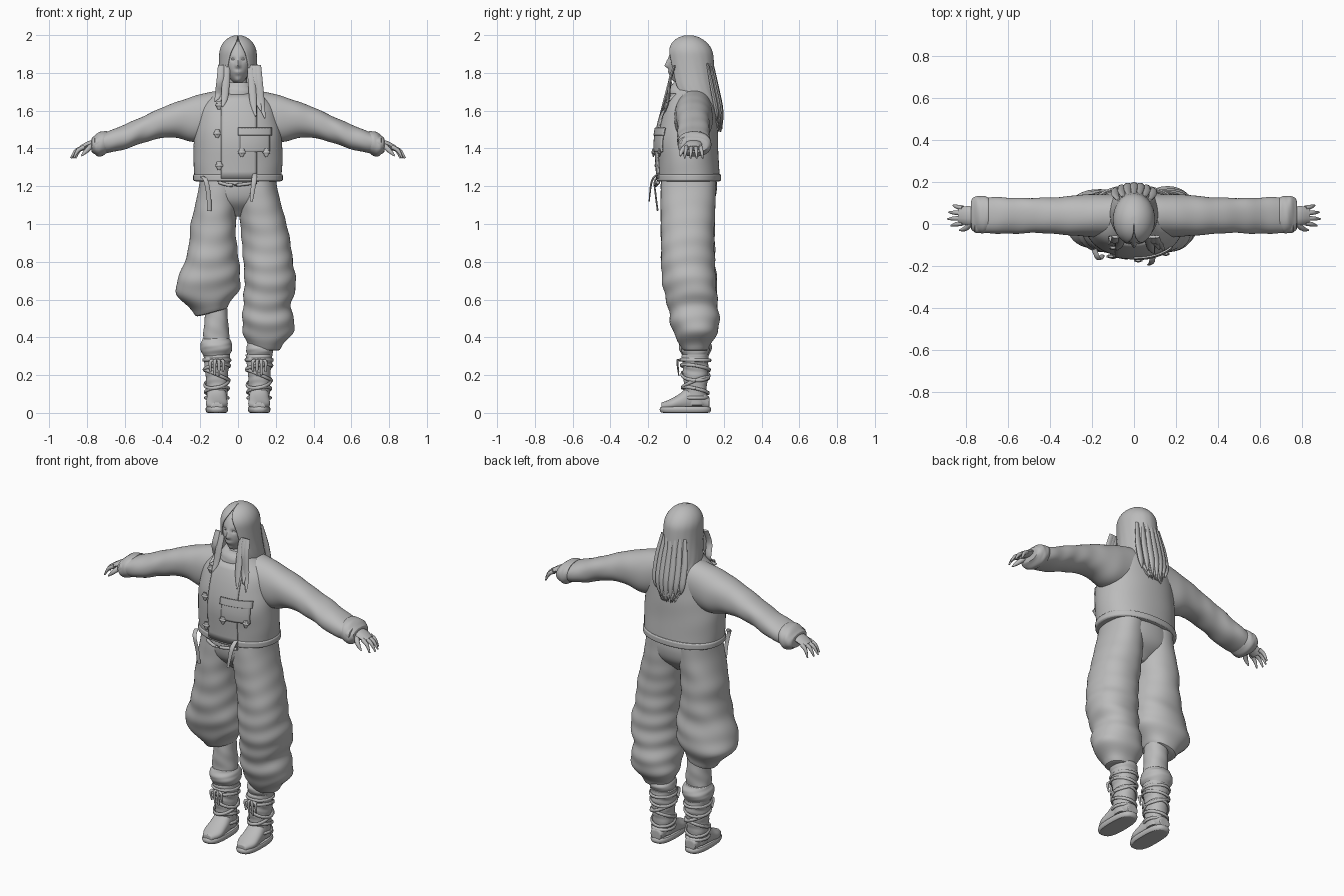
import bpy, bmesh
from mathutils import Vector
from math import sin, cos, pi, radians, exp, sqrt, copysign

if "Cube" in bpy.data.objects:
    bpy.data.objects.remove(bpy.data.objects["Cube"])

colour = (0.5, 0.5, 0.5, 1)
grey = bpy.data.materials.new("plain grey")
grey.use_nodes = True
grey.diffuse_color = colour
grey.node_tree.nodes["Principled BSDF"].inputs["Base Color"].default_value = colour
X_AXIS, Y_AXIS, Z_AXIS = Vector((1, 0, 0)), Vector((0, 1, 0)), Vector((0, 0, 1))
SIDES = ((1, "left"), (-1, "right"))


def finish(bm, name, subdivisions=0, thickness=0):
    bmesh.ops.recalc_face_normals(bm, faces=bm.faces)
    mesh = bpy.data.meshes.new(name)
    bm.to_mesh(mesh)
    bm.free()
    mesh.materials.append(grey)
    part = bpy.data.objects.new(name, mesh)
    bpy.context.collection.objects.link(part)
    if thickness:
        part.modifiers.new("thickness", 'SOLIDIFY').thickness = thickness
    if subdivisions:
        smooth = part.modifiers.new("smooth", 'SUBSURF')
        smooth.levels = smooth.render_levels = subdivisions
    bpy.ops.object.select_all(action='DESELECT')
    part.select_set(True)
    bpy.context.view_layer.objects.active = part
    bpy.ops.object.shade_smooth_by_angle(angle=radians(50))


def skin(bm, rings, closed=True):
    """Join rings of points with quads; closed rings get end caps."""
    loops = [[bm.verts.new(point) for point in ring] for ring in rings]
    count = len(loops[0])
    for lower, upper in zip(loops, loops[1:]):
        for i in range(count if closed else count - 1):
            j = (i + 1) % count
            bm.faces.new((lower[i], lower[j], upper[j], upper[i]))
    if closed:
        bm.faces.new(loops[0])
        bm.faces.new(loops[-1])
    return loops


def along(values, t):
    """Smooth curve through evenly spaced values; a single value is constant."""
    if not isinstance(values, (tuple, list)):
        return values
    last = len(values) - 1
    i = min(int(t * last), last - 1)
    f = t * last - i
    a, b, c, d = values[max(i - 1, 0)], values[i], values[i + 1], values[min(i + 2, last)]
    return b + f / 2 * (c - a + f * (2 * a - 5 * b + 4 * c - d + f * (3 * (b - c) + d - a)))


def loft(name, axis, start, end, centre_u, radius_u, centre_v, radius_v,
         steps=20, sides=32, square=2.2, folds=0, pleats=0, waves=5, tilt=0):
    """Skin rounded sections along an axis; folds and pleats grow towards the end."""
    rings = []
    stations = [(0, .8)] + [(i / steps, 1) for i in range(steps + 1)] + [(1, .8)]
    for t, shrink in stations:
        ring = []
        for i in range(sides):
            a = 2 * pi * i / sides
            swirl = sin(2 * a + 9 * t) + sin(3 * a - 20 * t) / 2
            swell = shrink * (1 + folds * swirl * (t + .3)) + pleats * t * sin(2 * pi * waves * t + sin(a) + cos(2 * a))
            point = [along(centre_u, t) + along(radius_u, t) * swell * copysign(abs(cos(a)) ** (2 / square), cos(a)),
                     along(centre_v, t) + along(radius_v, t) * swell * copysign(abs(sin(a)) ** (2 / square), sin(a))]
            point.insert(axis, start + (end - start) * t + tilt * cos(a) * t)
            ring.append(point)
        rings.append(ring)
    bm = bmesh.new()
    skin(bm, rings)
    finish(bm, name, 1)


def sweep(name, path, width, flat=1.0, side=X_AXIS, steps=10, sides=10):
    """Tube along a path; width follows the side direction, flat scales the thickness."""
    path = [Vector(point) for point in path]
    centres = [along(path, i / steps) for i in range(steps + 1)]
    rings = []
    for i, centre in enumerate(centres):
        run = (centres[min(i + 1, steps)] - centres[max(i - 1, 0)]).normalized()
        across = (side - run * side.dot(run)).normalized() * along(width, i / steps)
        out = run.cross(across) * flat
        rings.append([centre + across * cos(2 * pi * k / sides) + out * sin(2 * pi * k / sides) for k in range(sides)])
    bm = bmesh.new()
    skin(bm, rings)
    finish(bm, name)


# Jacket body, hem band and collar
HEM, SHOULDER = 1.23, 1.73
body_width = (.23, .235, .235, .225, .19, .085)
body_middle = (.015, .01, .005, .01, .02, .02)
body_depth = (.165, .165, .165, .155, .135, .09)
loft("jacket_body", 2, HEM, SHOULDER, 0, body_width, body_middle, body_depth, folds=.012, sides=40)
loft("jacket_hem", 2, HEM - .005, HEM + .035, 0, .238, .015, .172, steps=4, sides=40)
loft("collar", 2, 1.68, 1.75, 0, (.105, .095, .07), .01, (.11, .1, .08), steps=6, folds=.03)


def front(x, z):
    """Depth of the jacket front at a point."""
    t = min(1, (z - HEM) / (SHOULDER - HEM))
    bulge = max(0, 1 - abs(x / along(body_width, t)) ** 2.2) ** (1 / 2.2)
    return along(body_middle, t) - along(body_depth, t) * bulge


def panel(name, x_low, x_high, z_low, z_high, lift):
    count = 12
    rows = []
    for j in range(count + 1):
        z = z_low + (z_high - z_low) * j / count
        xs = [x_low + (x_high - x_low) * i / count for i in range(count + 1)]
        rows.append([(x, front(x, z) - lift, z) for x in xs])
    bm = bmesh.new()
    skin(bm, rows, closed=False)
    finish(bm, name, thickness=.008)


panel("front_overlap", -.09, .1, 1.24, 1.69, .008)
panel("chest_pocket", .01, .17, 1.38, 1.5, .012)
panel("pocket_flap", 0, .18, 1.47, 1.51, .016)
for x, z in ((-.11, 1.48), (-.1, 1.31), (-.1, 1.63), (.02, 1.38), (.15, 1.38)):
    spot = Vector((x, front(x, z) - .014, z))
    sweep("toggle", [spot - X_AXIS * .02, spot, spot + X_AXIS * .02], (.005, .011, .005), side=Z_AXIS)
    sweep("toggle_loop", [spot + Z_AXIS * .02, spot - Z_AXIS * .025], (.012, .016, .006), flat=.5)

# Sleeves, cuffs and hands
for s, side in SIDES:
    loft(side + "_sleeve", 0, s * .08, s * .76, .04, (.1, .1, .09, .085, .085, .08),
         (1.585, 1.557, 1.548, 1.506, 1.452, 1.42), (.125, .127, .088, .07, .066, .05),
         steps=28, folds=.03, pleats=.03, waves=6)
    loft(side + "_cuff", 0, s * .69, s * .775, .045, (.08, .09, .09, .07), (1.435, 1.425, 1.42, 1.418),
         (.058, .066, .06, .04), steps=8, folds=.04)
    sweep(side + "_palm", [(s * .73, .04, 1.43), (s * .78, .04, 1.425), (s * .83, .04, 1.4)],
          (.03, .045, .04), flat=.4, side=Y_AXIS)
    for finger, reach in enumerate((.055, .07, .065, .045)):
        offset = finger - 1.5
        knuckle = Vector((s * .815, .04 + offset * .024, 1.408))
        bend = Vector((s * reach * .6, offset * .004, -.02))
        tip = Vector((s * reach, offset * .008, -.06))
        sweep(side + "_finger", [knuckle, knuckle + bend, knuckle + tip], (.012, .01, .004))
    sweep(side + "_thumb", [(s * .77, .01, 1.42), (s * .8, -.02, 1.39), (s * .83, -.03, 1.36)], (.014, .013, .004))

# Trousers: hips and two uneven bloused legs
loft("trouser_hips", 2, 1.26, 1.04, 0, (.19, .2, .19, .04), .015, (.145, .15, .13, .06), steps=10)
loft("left_trouser_leg", 2, 1.25, .33, (.1, .11, .13, .15, .16, .17, .155, .16, .14),
     (.1, .11, .12, .13, .135, .14, .125, .135, .08), (.015, .01, .01, .01, .01, .02, .035, .05, .05),
     (.145, .148, .145, .14, .14, .14, .135, .13, .07), steps=40, folds=.03, pleats=.05, waves=9)
loft("right_trouser_leg", 2, 1.25, .53, (-.1, -.11, -.13, -.135, -.145, -.16, -.14),
     (.1, .11, .12, .13, .155, .165, .08), (.015, .01, .01, .01, .015, .03, .04),
     (.145, .148, .145, .14, .14, .14, .09), steps=32, folds=.03, pleats=.04, waves=6, tilt=.02)

# Exposed shin and padded sock tops
loft("right_shin", 2, .6, .36, -.115, (.055, .06, .068, .066), .045, .065, folds=.03)
loft("right_sock_cuff", 2, .3, .395, -.115, (.068, .083, .084, .07), .05, (.07, .085, .085, .07), folds=.02)
loft("left_sock_cuff", 2, .29, .38, .115, (.06, .073, .06), .05, (.06, .075, .06), folds=.02)

# Boots with wraps and ties
for s, side in SIDES:
    x = s * .112
    loft(side + "_boot_shaft", 2, .04, .31, x, (.053, .057, .062, .07), .05, (.06, .06, .066, .075),
         steps=24, folds=.03, pleats=.05, waves=7)
    loft(side + "_boot_foot", 1, -.13, .125, x, (.03, .057, .056, .053, .05, .035),
         (.035, .045, .06, .08, .08, .05), (.02, .03, .045, .07, .06, .03), steps=14)
    loft(side + "_boot_sole", 2, 0, .034, x, (.054, .061, .057), -.003, (.13, .138, .132), steps=4, square=2.7)
    for wrap in range(6):
        height = .08 + wrap * .04
        radius = .061 + wrap * .002
        lean = .03 * sin(wrap * 2.5)
        turns = [pi * k / 8 for k in range(17)]
        sweep(side + "_boot_wrap", [(x + radius * cos(a), .05 + radius * 1.1 * sin(a), height + lean * cos(a + wrap))
                                    for a in turns], .009, flat=.7, side=Z_AXIS, steps=24)
    for tie in range(4):
        knot = Vector((x, -.03, .275))
        reach = (tie - 1.5) * .022
        drop = .09 - abs(reach)
        sweep(side + "_boot_tie", [knot, knot + Vector((reach, -.016, 0)), knot + Vector((reach, -.008, -drop))],
              (.006, .009, .005), flat=.6)

# Hanging straps and waist cord
sweep("right_strap", [(-.19, -.12, 1.25), (-.17, -.165, 1.23), (-.155, -.16, 1.15), (-.152, -.15, 1.07)], .012, flat=.4)
sweep("left_strap", [(.09, -.14, 1.27), (.085, -.18, 1.23), (.07, -.195, 1.12)], (.011, .014, .008), flat=.4)
sweep("waist_cord", [(-.1, -.145, 1.22), (-.03, -.16, 1.205), (.1, -.15, 1.22)], .009)

# Head with sculpted face: each feature pushes the face out or in
bm = bmesh.new()
bmesh.ops.create_uvsphere(bm, u_segments=56, v_segments=44, radius=1)
features = [(0, 1.853, .01, .02, -.012), (0, 1.837, .013, .009, -.014), (0, 1.806, .02, .006, -.007),
            (0, 1.796, .017, .005, -.006), (0, 1.76, .02, .014, -.009)]
features += [(s * .027, 1.872, .014, .009, .01) for s, side in SIDES]
for vert in bm.verts:
    x, y, z = vert.co
    jaw = max(0, -z)
    vert.co = (x * .073 * (1 - .2 * jaw), y * .09 - .004 - .01 * jaw, 1.855 + z * .115)
    if y < 0:
        push = sum(depth * exp(-((vert.co.x - fx) / wide) ** 2 - ((vert.co.z - fz) / tall) ** 2)
                   for fx, fz, wide, tall, depth in features)
        vert.co.y += push * min(1, -2 * y)
finish(bm, "head")
loft("neck", 2, 1.68, 1.79, 0, .048, .01, .045, steps=4, sides=16)
for s, side in SIDES:
    sweep(side + "_eye", [(s * .014, -.077, 1.871), (s * .026, -.078, 1.873), (s * .04, -.068, 1.871)],
          (.002, .006, .002), side=Z_AXIS)

# Long hair shell, open at the face
rings = []
strands = 44
for step in range(25):
    t = .002 + .998 * (step / 24) ** 1.7
    dome = sqrt(1 - max(0, 1 - 5 * t) ** 2)
    opening = radians(along((0, 24, 37, 50, 110, 135), t))
    ring = []
    for i in range(strands + 1):
        a = opening + 2 * (pi - opening) * i / strands
        size = dome * (1 + .015 * t * sin(i * 2.1))
        ring.append((along((.098, .1, .105, .115, .12, .07), t) * size * sin(a),
                     along((.015, .022, .03, .045, .08, .125), t) - along((.115, .122, .123, .124, .106, .065), t) * size * cos(a),
                     2 - t / 2 + .02 * t ** 4 * sin(i * 1.3)))
    rings.append(ring)
bm = bmesh.new()
bm.faces.new(skin(bm, rings, closed=False)[0])
finish(bm, "hair", subdivisions=1, thickness=.01)

# Loose locks over the chest and down the back
for x, low in ((.085, 1.57), (.11, 1.6), (.13, 1.56), (-.075, 1.62), (-.11, 1.65)):
    middle = low / 2 + .86
    sweep("front_lock", [(x * .8, -.06, 1.84), (x * .85, -.085, 1.76), (x * .95, front(x, middle) - .02, middle),
                         (x * 1.1, front(x, low) - .015, low)], (.018, .02, .018, .003), flat=.4)
for lock in range(-3, 4):
    x = lock * .027
    inset = x * x * 4
    sweep("back_lock", [(x * .9, .14 - inset, 1.85), (x * 1.1, .165 - inset, 1.72), (x * 1.1, .188 - inset, 1.6),
                        (x, .19 - inset, 1.5 + .015 * abs(lock))], (.01, .018, .018, .003), flat=.6)
